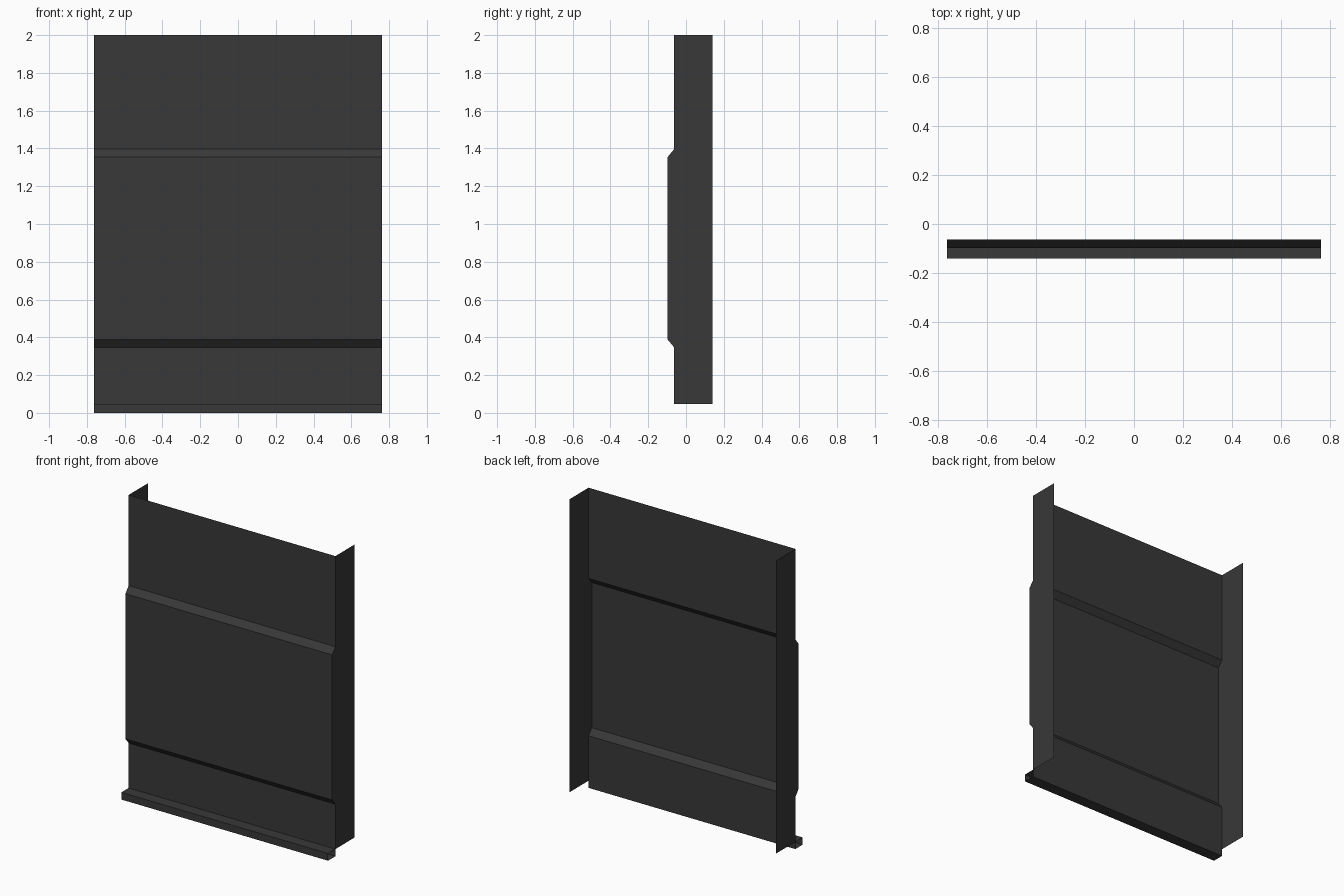
import bpy, bmesh

if "Cube" in bpy.data.objects:
    bpy.data.objects.remove(bpy.data.objects["Cube"])

W = 0.762          # half width
Y_FACE, Y_BULGE, Y_BACK, Y_LEDGE = -0.063, -0.097, 0.14, -0.14
Z_LEDGE = 0.048

dark = bpy.data.materials.new("dark_metal")
dark.diffuse_color = (0.04, 0.04, 0.04, 1)
dark.use_nodes = True
dark.node_tree.nodes["Principled BSDF"].inputs["Base Color"].default_value = dark.diffuse_color


def finish(name, bm):
    mesh = bpy.data.meshes.new(name)
    bm.to_mesh(mesh)
    bm.free()
    mesh.materials.append(dark)
    obj = bpy.data.objects.new(name, mesh)
    bpy.context.collection.objects.link(obj)


def sheet(name, profile, closed=False):
    """Sweep a (y, z) profile across the full width as a thin sheet."""
    bm = bmesh.new()
    left = [bm.verts.new((-W, y, z)) for y, z in profile]
    right = [bm.verts.new((W, y, z)) for y, z in profile]
    n = len(profile)
    for i in range(n if closed else n - 1):
        j = (i + 1) % n
        bm.faces.new((left[i], right[i], right[j], left[j]))
    finish(name, bm)


def flange(name, x, profile):
    """Flat side plate that follows the panel profile."""
    bm = bmesh.new()
    pts = profile + [(Y_BACK, profile[-1][1]), (Y_BACK, profile[0][1])]
    verts = [bm.verts.new((x, y, z)) for y, z in pts]
    f = bm.faces.new(verts)
    f.normal_update()
    if f.normal.x * x < 0:
        f.normal_flip()
    bmesh.ops.triangulate(bm, faces=bm.faces[:])
    finish(name, bm)


# Front panel with its raised middle band
panel = [(Y_FACE, Z_LEDGE), (Y_FACE, 0.347), (Y_BULGE, 0.388),
         (Y_BULGE, 1.355), (Y_FACE, 1.396), (Y_FACE, 2.0)]
sheet("front_panel", panel)

# Side flanges
flange("left_flange", -W, panel)
flange("right_flange", W, panel)

# Open-ended bottom ledge
sheet("bottom_ledge", [(Y_FACE, 0), (Y_LEDGE, 0), (Y_LEDGE, Z_LEDGE),
                       (Y_FACE, Z_LEDGE)], closed=True)
